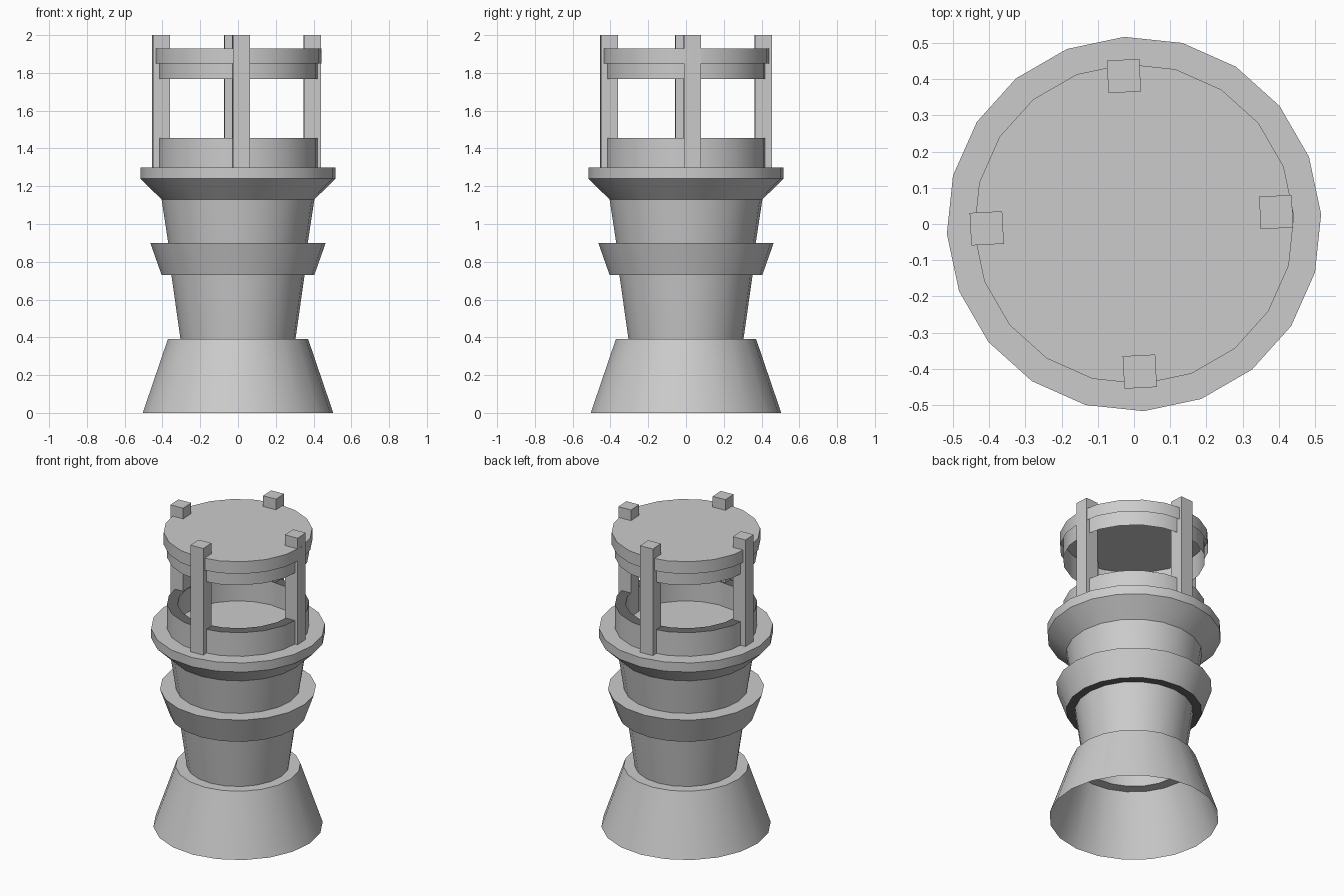
import bpy
import bmesh
from math import cos, sin, pi, radians
from mathutils import Matrix

SIDES = 20
TWIST = radians(3)

cube = bpy.data.objects.get("Cube")
if cube:
    bpy.data.objects.remove(cube, do_unlink=True)


def make_material(name, value):
    mat = bpy.data.materials.new(name)
    mat.use_nodes = True
    colour = (value, value, value, 1)
    mat.diffuse_color = colour
    mat.node_tree.nodes["Principled BSDF"].inputs["Base Color"].default_value = colour
    return mat


stone = make_material("stone grey", 0.6)
dark = make_material("dark grey", 0.14)


def finish(name, bm):
    mesh = bpy.data.meshes.new(name)
    bm.to_mesh(mesh)
    bm.free()
    mesh.materials.append(stone)
    mesh.materials.append(dark)
    obj = bpy.data.objects.new(name, mesh)
    bpy.context.collection.objects.link(obj)
    bpy.ops.object.select_all(action="DESELECT")
    obj.select_set(True)
    bpy.context.view_layer.objects.active = obj
    bpy.ops.object.shade_smooth_by_angle(angle=radians(30))


def lathe(name, profile, cap_top=False, dark_band=None):
    """Turn a (radius, height) profile around the vertical axis."""
    bm = bmesh.new()
    angles = [TWIST + 2 * pi * i / SIDES for i in range(SIDES)]
    rings = [[bm.verts.new((r * cos(a), r * sin(a), z)) for a in angles]
             for r, z in profile]
    for band, (low, high) in enumerate(zip(rings, rings[1:])):
        for i in range(SIDES):
            j = (i + 1) % SIDES
            face = bm.faces.new((low[i], low[j], high[j], high[i]))
            face.material_index = int(band == dark_band)
    if cap_top:
        bm.faces.new(rings[-1])
    finish(name, bm)


# Hollow tower, open underneath
lathe("flared_base", [(0.505, 0), (0.372, 0.39), (0.305, 0.39)])
lathe("lower_tower", [(0.305, 0.39), (0.353, 0.73)])
lathe("tower_collar", [(0.353, 0.73), (0.405, 0.73), (0.465, 0.9), (0.37, 0.9)],
      dark_band=0)
lathe("upper_tower", [(0.37, 0.9), (0.405, 1.13)])
lathe("gallery_deck", [(0.405, 1.13), (0.518, 1.24), (0.518, 1.3)], cap_top=True)

# Lantern room: low wall with a dark rim, and a hollow roof
lathe("lantern_wall", [(0.424, 1.3), (0.424, 1.455), (0.36, 1.455), (0.36, 1.3)],
      dark_band=1)
lathe("roof_lip", [(0.424, 1.767), (0.424, 1.925)])
lathe("roof_disc", [(0.443, 1.85), (0.443, 1.93)], cap_top=True)

# Four square posts rising through the roof
posts = {"left": (0.393, 0.033), "back": (-0.028, 0.409),
         "right": (-0.407, -0.012), "front": (0.016, -0.408)}
for side, (x, y) in posts.items():
    bm = bmesh.new()
    place = (Matrix.Translation((x, y, 1.65)) @ Matrix.Rotation(TWIST, 4, "Z")
             @ Matrix.Diagonal((0.09, 0.09, 0.7, 1)))
    bmesh.ops.create_cube(bm, size=1, matrix=place)
    finish(side + "_post", bm)
